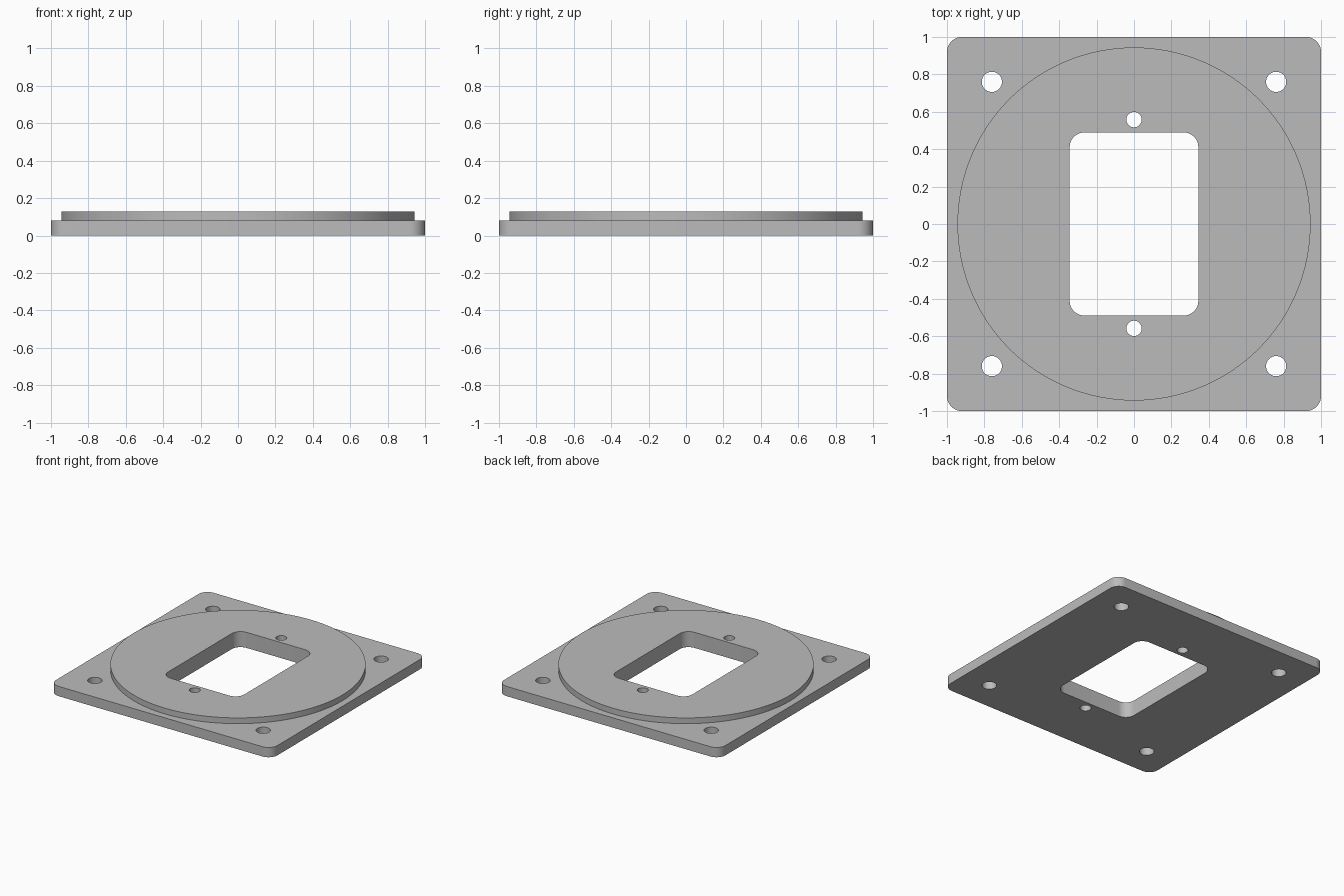
import bpy
import bmesh
from math import cos, sin, pi

cube = bpy.data.objects.get("Cube")
if cube:
    bpy.data.objects.remove(cube, do_unlink=True)

PLATE_TOP, DISC_TOP = 0.08, 0.127

grey = bpy.data.materials.new("plain grey")
grey.use_nodes = True
colour = (0.5, 0.5, 0.5, 1)
grey.diffuse_color = colour
grey.node_tree.nodes["Principled BSDF"].inputs["Base Color"].default_value = colour


def circle(r, x=0, y=0, n=48):
    return [(x + r * cos(2 * pi * i / n), y + r * sin(2 * pi * i / n)) for i in range(n)]


def rounded_rect(hx, hy, r, steps=12):
    points = []
    for q, (sx, sy) in enumerate([(1, 1), (-1, 1), (-1, -1), (1, -1)]):
        for i in range(steps + 1):
            a = (q + i / steps) * pi / 2
            points.append((sx * (hx - r) + r * cos(a), sy * (hy - r) + r * sin(a)))
    return points


def prism(name, outline, z0, z1):
    """Extrude a closed outline from z0 up to z1."""
    bm = bmesh.new()
    face = bm.faces.new([bm.verts.new((x, y, z0)) for x, y in outline])
    top = bmesh.ops.extrude_face_region(bm, geom=[face])["geom"]
    bmesh.ops.translate(bm, vec=(0, 0, z1 - z0),
                        verts=[v for v in top if isinstance(v, bmesh.types.BMVert)])
    bmesh.ops.recalc_face_normals(bm, faces=bm.faces)
    mesh = bpy.data.meshes.new(name)
    bm.to_mesh(mesh)
    bm.free()
    mesh.materials.append(grey)
    obj = bpy.data.objects.new(name, mesh)
    bpy.context.collection.objects.link(obj)
    return obj


def combine(target, tool, operation):
    """Apply a boolean and discard the tool."""
    mod = target.modifiers.new(operation, 'BOOLEAN')
    mod.operation, mod.object, mod.solver = operation, tool, 'EXACT'
    bpy.context.view_layer.objects.active = target
    bpy.ops.object.modifier_apply(modifier=mod.name)
    bpy.data.objects.remove(tool, do_unlink=True)


# Square base with a raised round boss
plate = prism("mounting_plate", rounded_rect(1, 1, 0.08), 0, PLATE_TOP)
boss = prism("raised_disc", circle(0.944, n=128), PLATE_TOP / 2, DISC_TOP)
combine(plate, boss, 'UNION')

# Central window, four corner holes and two small screw holes
cuts = [rounded_rect(0.344, 0.49, 0.08)]
cuts += [circle(0.054, x, y) for x in (-0.76, 0.76) for y in (-0.76, 0.76)]
cuts += [circle(0.041, 0, y) for y in (-0.558, 0.558)]
for outline in cuts:
    cutter = prism("cutter", outline, -0.1, DISC_TOP + 0.1)
    cutter.hide_render = True
    combine(plate, cutter, 'DIFFERENCE')

# Smooth the round walls, keep the rims sharp
bpy.ops.object.select_all(action='DESELECT')
plate.select_set(True)
bpy.context.view_layer.objects.active = plate
bpy.ops.object.shade_smooth_by_angle(angle=pi / 6)
